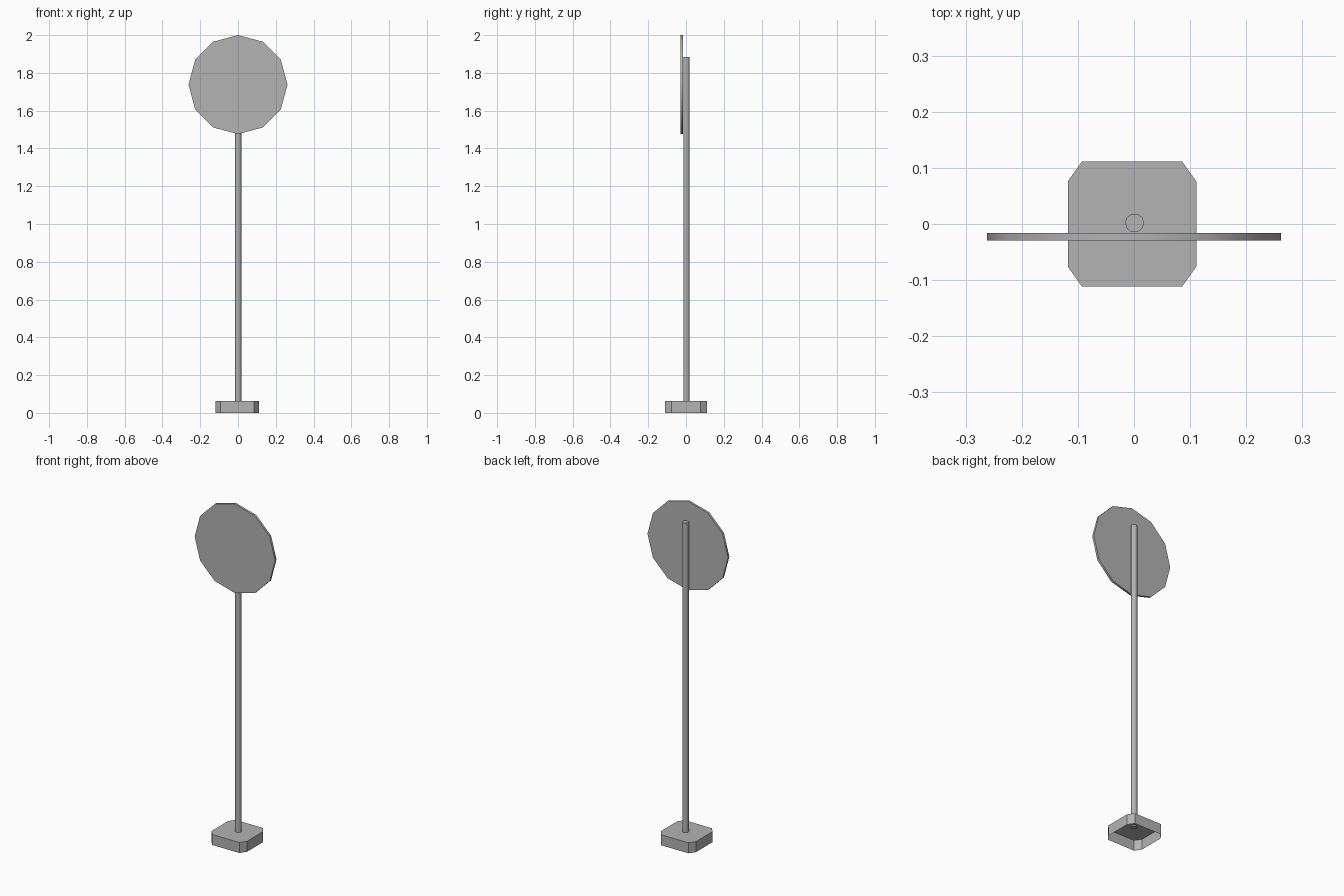
import bpy, bmesh
from math import cos, sin, pi, radians

if "Cube" in bpy.data.objects:
    bpy.data.objects.remove(bpy.data.objects["Cube"])

grey = bpy.data.materials.new("dark_grey")
grey.diffuse_color = (0.453, 0.453, 0.453, 1)
grey.use_nodes = True
grey.node_tree.nodes["Principled BSDF"].inputs["Base Color"].default_value = grey.diffuse_color


def prism(name, outline, depth, open_start=False, smooth=False):
    """Extrude a 3D outline along a vector; optionally leave the start open."""
    bm = bmesh.new()
    a = [bm.verts.new(p) for p in outline]
    b = [bm.verts.new([p[i] + depth[i] for i in range(3)]) for p in outline]
    n = len(a)
    for i in range(n):
        j = (i + 1) % n
        bm.faces.new((a[i], a[j], b[j], b[i]))
    bm.faces.new(b)
    if not open_start:
        bm.faces.new(a[::-1])
        bmesh.ops.recalc_face_normals(bm, faces=bm.faces)
    mesh = bpy.data.meshes.new(name)
    bm.to_mesh(mesh)
    bm.free()
    mesh.materials.append(grey)
    obj = bpy.data.objects.new(name, mesh)
    bpy.context.collection.objects.link(obj)
    if smooth:
        bpy.ops.object.select_all(action='DESELECT')
        obj.select_set(True)
        bpy.context.view_layer.objects.active = obj
        bpy.ops.object.shade_smooth_by_angle(angle=radians(40))
    return obj


def ring(n, r):
    return [(r * cos(2 * pi * i / n), r * sin(2 * pi * i / n)) for i in range(n)]


# Foot: chamfered block, hollow and open underneath
x0, x1, y0, y1, cx, cy = -0.118, 0.111, -0.111, 0.111, 0.025, 0.035
foot = [(x0 + cx, y0), (x1 - cx, y0), (x1, y0 + cy), (x1, y1 - cy),
        (x1 - cx, y1), (x0 + cx, y1), (x0, y1 - cy), (x0, y0 + cy)]
prism("foot", [(x, y, 0) for x, y in foot], (0, 0, 0.062), open_start=True)

# Pole: slim ten-sided post
prism("pole", [(x + 0.001, y + 0.002, 0.056) for x, y in ring(10, 0.017)],
      (0, 0, 1.829), smooth=True)

# Sign plate: thin twelve-sided disc in front of the pole
prism("sign_plate", [(x, -0.029, z + 1.738) for x, z in ring(12, 0.262)],
      (0, 0.013, 0), smooth=True)
